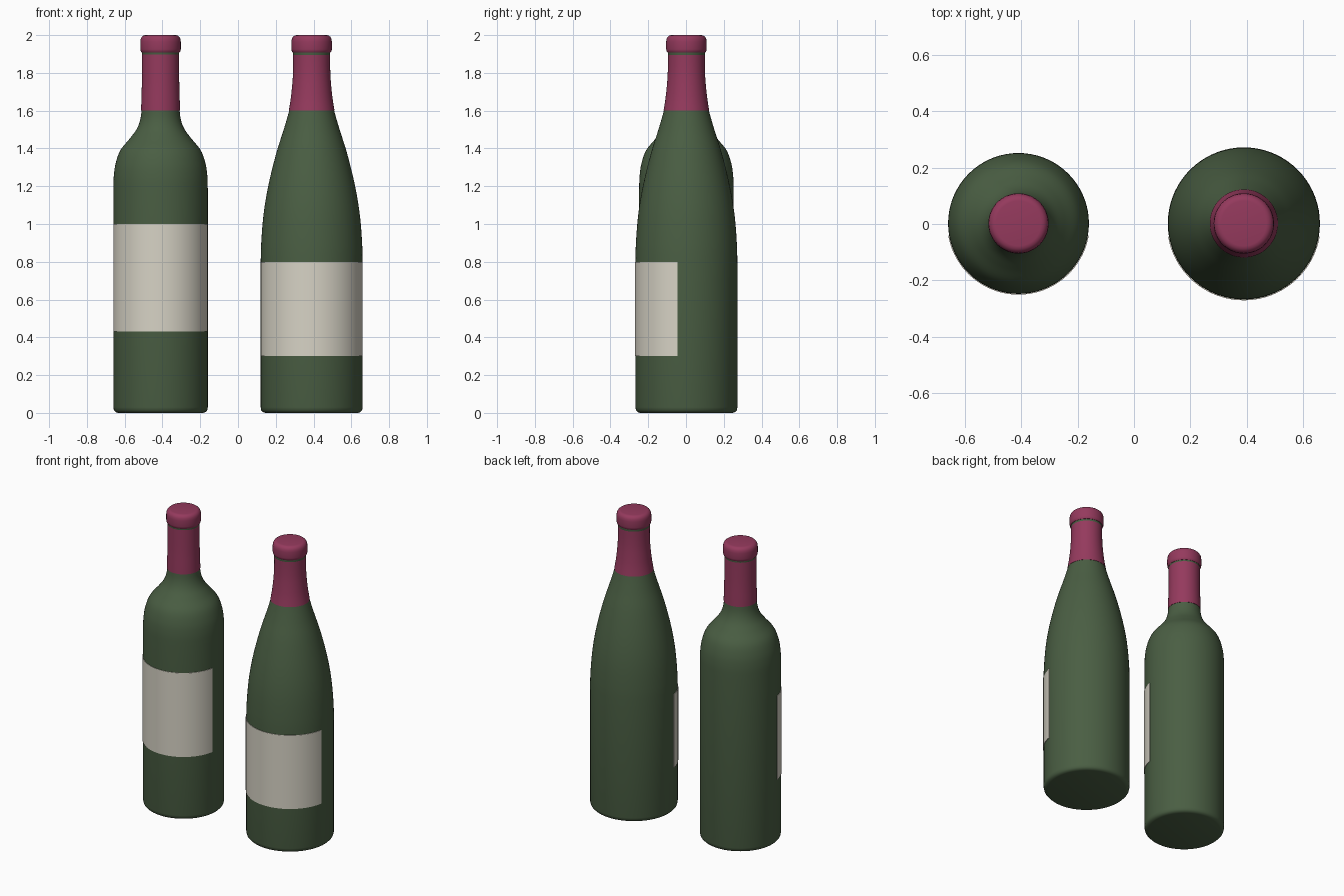
import bpy, bmesh, math
from mathutils import Vector, Matrix

cube = bpy.data.objects.get("Cube")
if cube:
    bpy.data.objects.remove(cube, do_unlink=True)


def material(name, rgb):
    m = bpy.data.materials.new(name)
    m.use_nodes = True
    m.diffuse_color = (*rgb, 1)
    bsdf = m.node_tree.nodes["Principled BSDF"]
    bsdf.inputs["Base Color"].default_value = (*rgb, 1)
    bsdf.inputs["Roughness"].default_value = 0.5
    return m


GREEN = material("bottle_green", (0.068, 0.112, 0.056))
WINE = material("wine_red_foil", (0.30, 0.042, 0.11))
PAPER = material("label_paper", (0.68, 0.65, 0.56))


def smooth_profile(pts, steps=5):
    """Catmull-Rom curve through (radius, z) points."""
    p = [Vector(q) for q in pts]
    p = [p[0]] + p + [p[-1]]
    out = []
    for a, b, c, d in zip(p, p[1:], p[2:], p[3:]):
        for i in range(steps):
            t = i / steps
            out.append(0.5 * (2 * b + (c - a) * t + (2 * a - 5 * b + 4 * c - d) * t * t
                              + (3 * b - a - 3 * c + d) * t ** 3))
    return [tuple(v) for v in out] + [pts[-1]]


def lathe(name, profile, centre, mat, arc=360, closed=False, steps=72):
    """Spin a (radius, z) profile about the bottle axis; arcs face the front."""
    bm = bmesh.new()
    full = arc == 360
    turn = Matrix.Rotation(math.radians(-90 - arc / 2), 3, 'Z')
    vs = [bm.verts.new(turn @ Vector((r, 0, z))) for r, z in profile]
    edges = [bm.edges.new(e) for e in zip(vs, vs[1:])]
    if closed:
        edges.append(bm.edges.new((vs[-1], vs[0])))
    bmesh.ops.spin(bm, geom=vs + edges, axis=(0, 0, 1), cent=(0, 0, 0),
                   angle=math.radians(arc), steps=steps, use_merge=full)
    bmesh.ops.remove_doubles(bm, verts=bm.verts[:], dist=0.0002)
    if not full:
        bmesh.ops.holes_fill(bm, edges=[e for e in bm.edges if e.is_boundary], sides=0)
    bmesh.ops.recalc_face_normals(bm, faces=bm.faces[:])
    mesh = bpy.data.meshes.new(name)
    bm.to_mesh(mesh)
    bm.free()
    mesh.materials.append(mat)
    ob = bpy.data.objects.new(name, mesh)
    ob.location = centre
    bpy.context.collection.objects.link(ob)
    bpy.ops.object.select_all(action='DESELECT')
    ob.select_set(True)
    bpy.context.view_layer.objects.active = ob
    bpy.ops.object.shade_smooth_by_angle(angle=math.radians(40))
    return ob


def bottle(name, x, radius, shoulder, foil, label):
    centre = (x, 0.002, 0)
    # glass: rounded foot, straight wall, curved shoulder, neck core under the foil
    foot = [(0, 0), (radius - 0.025, 0), (radius - 0.012, 0.004),
            (radius - 0.003, 0.014), (radius, 0.03)]
    neck = [(0.094, 1.88), (0.098, 1.895), (0.098, 1.92), (0, 1.92)]
    lathe(name + "_glass", foot + smooth_profile(shoulder) + neck, centre, GREEN)
    # foil sleeve around the neck
    sleeve = smooth_profile(foil)
    lathe(name + "_foil_sleeve", [(foil[0][0] - 0.008, 1.6)] + sleeve + [(0.09, 1.898)],
          centre, WINE)
    # rounded foil cap over the lip
    cap = [(0, 1.908), (0.1, 1.908), (0.105, 1.915), (0.107, 1.925), (0.107, 1.965),
           (0.105, 1.98), (0.099, 1.991), (0.09, 1.998), (0.08, 2.0), (0, 2.0)]
    lathe(name + "_foil_cap", cap, centre, WINE)
    # paper label wrapped round the front
    low, high = label
    inner, outer = radius - 0.002, radius + 0.003
    lathe(name + "_label", [(inner, low), (outer, low), (outer, high), (inner, high)],
          centre, PAPER, arc=160, closed=True, steps=40)


# high-shouldered bottle
bottle("tall_shoulder_bottle", -0.41, 0.25,
       [(0.25, 1.18), (0.248, 1.25), (0.238, 1.32), (0.213, 1.39), (0.165, 1.45),
        (0.128, 1.5), (0.108, 1.55), (0.1, 1.61), (0.095, 1.7)],
       [(0.103, 1.6), (0.102, 1.64), (0.099, 1.75), (0.098, 1.898)], (0.43, 1.0))

# slope-shouldered bottle
bottle("sloped_bottle", 0.39, 0.27,
       [(0.27, 0.78), (0.268, 0.88), (0.26, 1.0), (0.248, 1.1), (0.23, 1.2),
        (0.207, 1.3), (0.18, 1.4), (0.148, 1.5), (0.119, 1.6), (0.095, 1.7)],
       [(0.121, 1.6), (0.11, 1.67), (0.101, 1.76), (0.098, 1.83), (0.098, 1.898)],
       (0.3, 0.8))
